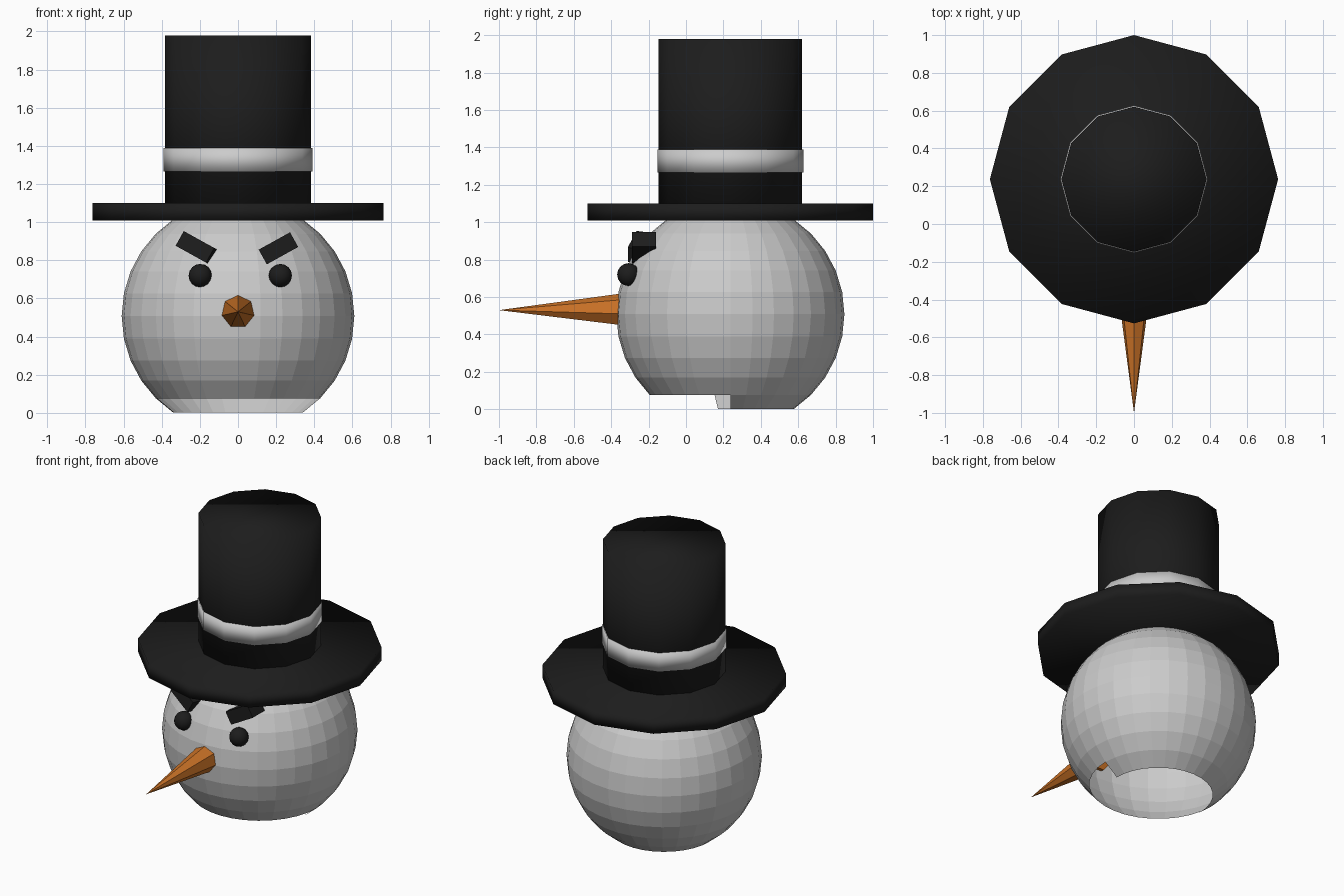
import bpy, bmesh, math
from mathutils import Matrix, Vector

if "Cube" in bpy.data.objects:
    bpy.data.objects.remove(bpy.data.objects["Cube"])

CY = 0.237  # depth of the head and hat axis


def material(name, color):
    m = bpy.data.materials.new(name)
    m.diffuse_color = (*color, 1)
    m.use_nodes = True
    m.node_tree.nodes["Principled BSDF"].inputs["Base Color"].default_value = m.diffuse_color
    return m


BLACK = material("black", (0.012, 0.012, 0.012))
ORANGE = material("orange", (0.6, 0.17, 0.02))


def finish(name, bm, mat=None, smooth=False):
    mesh = bpy.data.meshes.new(name)
    for f in bm.faces:
        f.smooth = smooth
    bm.to_mesh(mesh)
    bm.free()
    ob = bpy.data.objects.new(name, mesh)
    bpy.context.collection.objects.link(ob)
    if mat:
        mesh.materials.append(mat)
    return ob


def drum(name, r, z0, z1, mat=None, caps=True):
    # twelve-sided upright cylinder on the hat axis
    bm = bmesh.new()
    bmesh.ops.create_cone(bm, segments=12, radius1=r, radius2=r, depth=z1 - z0,
                          cap_ends=caps,
                          matrix=Matrix.Translation((0, CY, (z0 + z1) / 2)))
    return finish(name, bm, mat, True)


# Head: flat-faced ball, open underneath, lowest ring missing at the front
R, CZ = 0.61, 0.508
bm = bmesh.new()
bmesh.ops.create_uvsphere(bm, u_segments=32, v_segments=16, radius=R)
doomed = []
for f in bm.faces:
    c = f.calc_center_median()
    lat = math.degrees(math.asin(c.z / c.length))
    ang = math.degrees(math.atan2(c.y, c.x)) % 360
    if lat < -56.25 or (lat < -45 and 191.25 < ang < 360):
        doomed.append(f)
bmesh.ops.delete(bm, geom=doomed, context='FACES')
bmesh.ops.translate(bm, verts=bm.verts, vec=(0, CY, CZ))
finish("head", bm)

# Hat: brim, crown and pale band
drum("hat_brim", 0.763, 1.01, 1.10, BLACK)
drum("hat_crown", 0.384, 1.06, 1.98, BLACK)
drum("hat_band", 0.390, 1.265, 1.39)

# Carrot nose: seven-sided cone pointing forward
bm = bmesh.new()
bmesh.ops.create_cone(bm, segments=7, radius1=0.0895, radius2=0, depth=0.66,
                      cap_ends=True)
bmesh.ops.remove_doubles(bm, verts=bm.verts, dist=1e-4)
vtop = max(bm.verts, key=lambda v: v.co.y + v.co.x * 1e-4 - (v.co.z > 0))
spin = math.pi / 2 - math.atan2(vtop.co.y, vtop.co.x)
bm.transform(Matrix.Translation((0, -0.67, 0.53))
             @ Matrix.Rotation(math.pi / 2, 4, 'X')
             @ Matrix.Rotation(spin, 4, 'Z'))
finish("carrot_nose", bm, ORANGE)

# Eyes and slanted brows
for side, s, ex in (("left", -1, -0.198), ("right", 1, 0.222)):
    bm = bmesh.new()
    bmesh.ops.create_uvsphere(bm, u_segments=16, v_segments=8, radius=0.061,
                              matrix=Matrix.Translation((ex, -0.307, 0.72)))
    finish(side + "_eye", bm, BLACK, True)

    bm = bmesh.new()
    bmesh.ops.create_cube(bm, size=1)
    yaw = 0.25 if s < 0 else 0.0
    bm.transform(Matrix.Translation((s * 0.212, -0.225, 0.863))
                 @ Matrix.Rotation(-s * math.radians(29), 4, 'Y')
                 @ Matrix.Rotation(-yaw, 4, 'Z')
                 @ Matrix.Diagonal((0.188, 0.13, 0.088, 1)))
    finish(side + "_brow", bm, BLACK)
